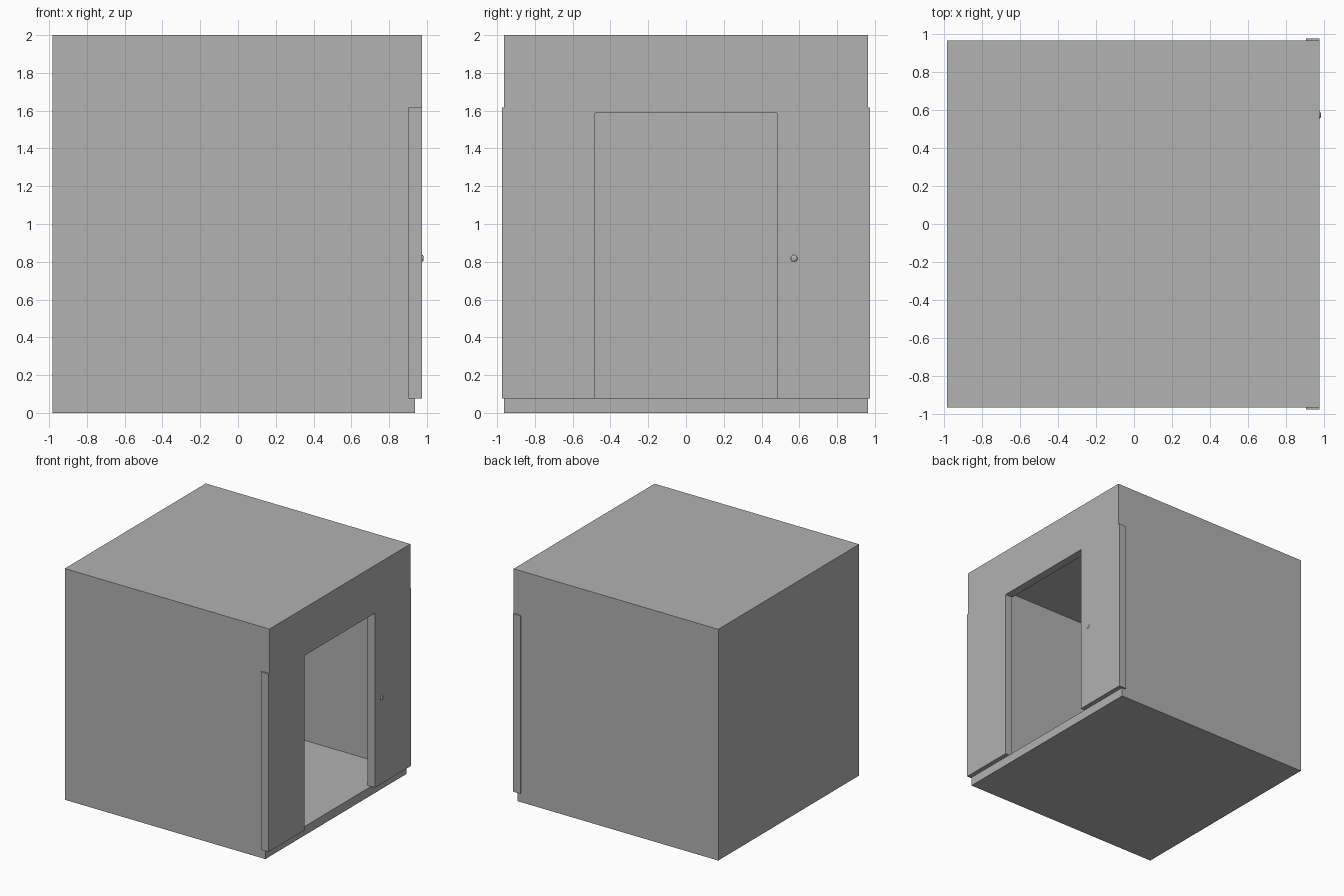
import bpy
import bmesh
from mathutils import Matrix

cube = bpy.data.objects.get("Cube")
if cube:
    bpy.data.objects.remove(cube, do_unlink=True)

COLOUR = (0.445, 0.445, 0.445, 1.0)
grey = bpy.data.materials.new("plain_grey")
grey.diffuse_color = COLOUR
grey.use_nodes = True
grey.node_tree.nodes["Principled BSDF"].inputs["Base Color"].default_value = COLOUR


def finish(name, bm):
    bmesh.ops.recalc_face_normals(bm, faces=bm.faces)
    mesh = bpy.data.meshes.new(name)
    bm.to_mesh(mesh)
    bm.free()
    mesh.materials.append(grey)
    obj = bpy.data.objects.new(name, mesh)
    bpy.context.collection.objects.link(obj)
    return obj


def extrude(name, points, depth, place):
    """Extrude a closed 2D profile; place(u, v, d) gives the 3D point."""
    bm = bmesh.new()
    face = bm.faces.new([bm.verts.new(place(u, v, depth[0])) for u, v in points])
    moved = bmesh.ops.extrude_face_region(bm, geom=[face])["geom"]
    for vert in (g for g in moved if isinstance(g, bmesh.types.BMVert)):
        vert.co += place(0, 0, depth[1]) - place(0, 0, depth[0])
    return finish(name, bm)


def box(name, x, y, z):
    bm = bmesh.new()
    size = [b - a for a, b in (x, y, z)]
    centre = [(a + b) / 2 for a, b in (x, y, z)]
    bmesh.ops.create_cube(bm, size=1, matrix=Matrix.Translation(centre)
                          @ Matrix.Diagonal((*size, 1)))
    return finish(name, bm)


def along_y(u, v, d):
    return Matrix.Translation((u, d, v)).to_translation()


def along_x(u, v, d):
    return Matrix.Translation((d, u, v)).to_translation()


def cut(target, cutter):
    mod = target.modifiers.new("cut", 'BOOLEAN')
    mod.operation = 'DIFFERENCE'
    mod.solver = 'EXACT'
    mod.object = cutter
    cutter.hide_render = True
    bpy.context.view_layer.objects.active = target
    bpy.ops.object.modifier_apply(modifier=mod.name)
    bpy.data.objects.remove(cutter, do_unlink=True)


FRONT, INNER = 0.975, 0.903
SILL, FRAME_TOP, DOOR_TOP = 0.077, 1.616, 1.587
HALF, FRAME_HALF, DOOR_HALF = 0.963, 0.974, 0.482

# Hollow cabin with thick walls, open on the door side and stepped at the sill
cabin = box("cabin", (-0.983, FRONT), (-HALF, HALF), (0, 2))
cut(cabin, box("cavity_cutter", (-INNER, INNER + 0.002), (-0.883, 0.883), (SILL, 1.92)))
cut(cabin, extrude("door_side_cutter",
                   [(0.936, -0.1), (1.1, -0.1), (1.1, FRAME_TOP), (INNER, FRAME_TOP),
                    (INNER, SILL), (0.936, SILL)], (-1.1, 1.1), along_y))

# Door wall: one arch-shaped slab standing slightly proud of the side walls
extrude("door_wall",
        [(-FRAME_HALF, SILL), (-DOOR_HALF, SILL), (-DOOR_HALF, DOOR_TOP),
         (DOOR_HALF, DOOR_TOP), (DOOR_HALF, SILL), (FRAME_HALF, SILL),
         (FRAME_HALF, FRAME_TOP), (-FRAME_HALF, FRAME_TOP)], (INNER, FRONT), along_x)

# Small call button beside the doorway
bm = bmesh.new()
bmesh.ops.create_uvsphere(bm, u_segments=16, v_segments=8, radius=0.018,
                          matrix=Matrix.Translation((FRONT, 0.572, 0.818))
                          @ Matrix.Diagonal((0.45, 1, 1, 1)))
for f in bm.faces:
    f.smooth = True
finish("call_button", bm)
